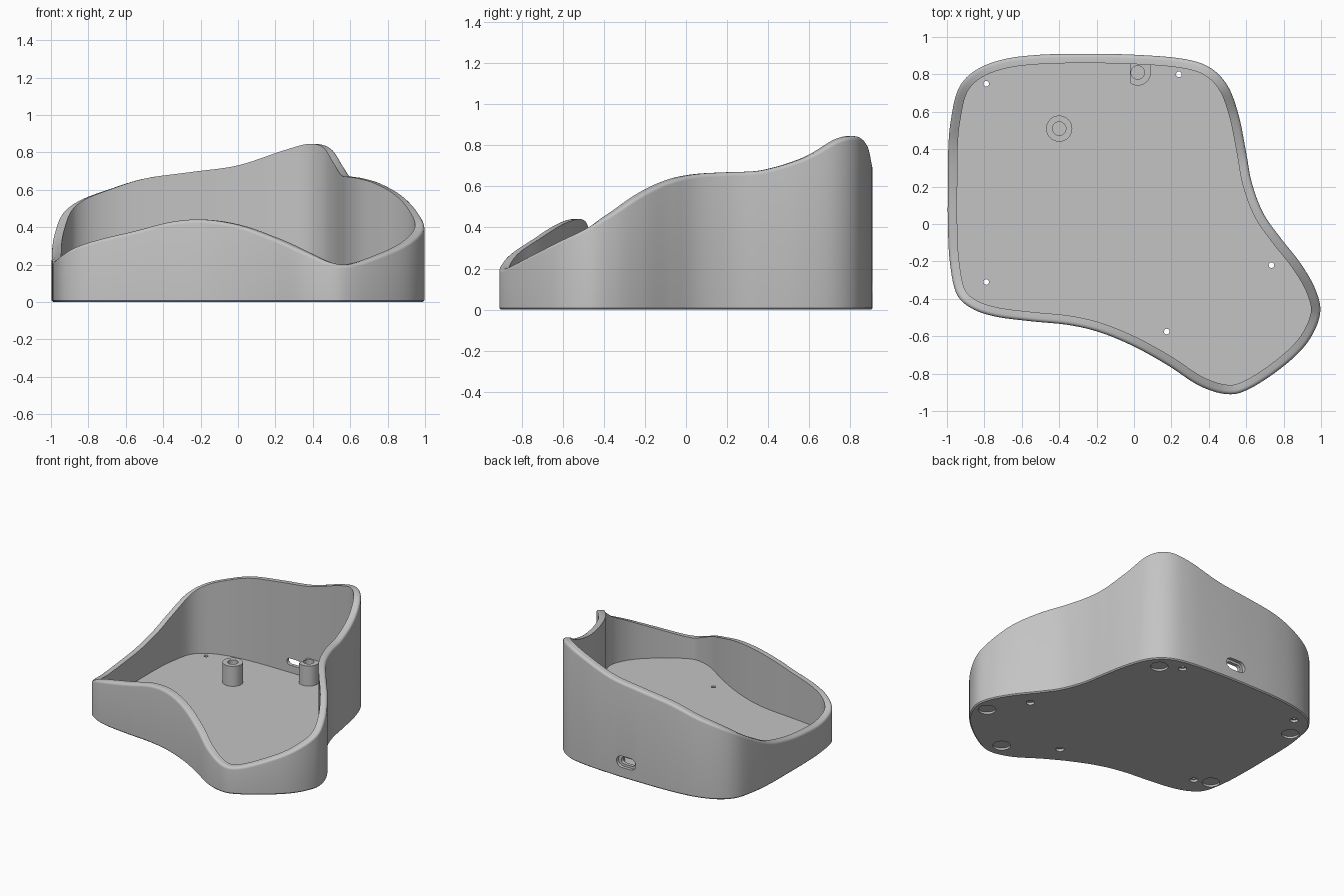
import bpy
import bmesh
import math
from mathutils import Vector

cube = bpy.data.objects.get("Cube")
if cube:
    bpy.data.objects.remove(cube, do_unlink=True)

WALL, FLOOR, FILLET, CHAMFER = 0.05, 0.04, 0.02, 0.008
POST_TOP = 0.19

grey = bpy.data.materials.new("grey plastic")
grey.use_nodes = True
grey.diffuse_color = (0.55, 0.55, 0.55, 1)
grey.node_tree.nodes["Principled BSDF"].inputs["Base Color"].default_value = grey.diffuse_color

# Wall outline from above, with the rim height as the third value
RIM = [
    (-.995, .2, .25), (-.995, 0, .225), (-.985, -.2, .215), (-.95, -.37, .24),
    (-.87, -.45, .285), (-.74, -.495, .325), (-.55, -.52, .37), (-.35, -.54, .42),
    (-.18, -.58, .43), (0, -.655, .4), (.18, -.755, .335), (.35, -.865, .26),
    (.5, -.91, .2), (.62, -.88, .195), (.8, -.76, .255), (.93, -.63, .32),
    (.995, -.48, .39), (.97, -.35, .465), (.89, -.21, .555), (.78, -.07, .62),
    (.69, .06, .65), (.63, .22, .66), (.6, .38, .67), (.56, .58, .73),
    (.5, .74, .815), (.4, .84, .835), (.25, .885, .8), (0, .905, .72),
    (-.25, .91, .685), (-.5, .905, .65), (-.7, .88, .59), (-.85, .82, .535),
    (-.94, .72, .47), (-.98, .55, .37), (-.993, .4, .3),
]


def smooth_loop(points, steps):
    """Closed Catmull-Rom curve through the points."""
    pts = [Vector(p) for p in points]
    n = len(pts)
    out = []
    for i in range(n):
        a, b, c, d = (pts[(i + k) % n] for k in (-1, 0, 1, 2))
        for s in range(steps):
            t = s / steps
            out.append(0.5 * (2 * b + (c - a) * t + (2 * a - 5 * b + 4 * c - d) * t ** 2
                              + (3 * b - a - 3 * c + d) * t ** 3))
    return out


def make_object(name, bm):
    bmesh.ops.recalc_face_normals(bm, faces=bm.faces)
    mesh = bpy.data.meshes.new(name)
    bm.to_mesh(mesh)
    bm.free()
    mesh.materials.append(grey)
    obj = bpy.data.objects.new(name, mesh)
    bpy.context.collection.objects.link(obj)
    return obj


def loft(name, rings):
    """Skin closed rings in order and cap both ends."""
    bm = bmesh.new()
    loops = [[bm.verts.new(p) for p in ring] for ring in rings]
    n = len(loops[0])
    for low, high in zip(loops, loops[1:]):
        for i in range(n):
            j = (i + 1) % n
            bm.faces.new((low[i], low[j], high[j], high[i]))
    bm.faces.new(loops[0])
    bm.faces.new(loops[-1])
    return make_object(name, bm)


def prism(name, outline, start, end, along_y=False):
    place = (lambda u, v, w: (u, w, v)) if along_y else (lambda u, v, w: (u, v, w))
    return loft(name, [[place(u, v, w) for u, v in outline] for w in (start, end)])


def arc(cx, cy, r, start, end, steps):
    angles = [math.radians(start + (end - start) * i / steps) for i in range(steps + 1)]
    return [(cx + r * math.cos(a), cy + r * math.sin(a)) for a in angles]


def circle(cx, cy, r, steps=32):
    return arc(cx, cy, r, 0, 360, steps)[:-1]


def slot(cx, cy, width, height):
    r = height / 2
    reach = width / 2 - r
    return arc(cx + reach, cy, r, -90, 90, 12) + arc(cx - reach, cy, r, 90, 270, 12)


def cut(obj, cutters):
    bpy.context.view_layer.objects.active = obj
    for cutter in cutters:
        cutter.hide_render = True
        mod = obj.modifiers.new("cut", "BOOLEAN")
        mod.operation = "DIFFERENCE"
        mod.solver = "EXACT"
        mod.object = cutter
        bpy.ops.object.modifier_apply(modifier=mod.name)
        bpy.data.objects.remove(cutter, do_unlink=True)


def shade(obj):
    bpy.ops.object.select_all(action="DESELECT")
    obj.select_set(True)
    bpy.context.view_layer.objects.active = obj
    bpy.ops.object.shade_smooth_by_angle(angle=math.radians(30))


# Case shell: floor and flowing wall with a rounded outer lip
path = smooth_loop(RIM, 7)
count = len(path)
inward = []
for i in range(count):
    t = path[(i + 1) % count] - path[i - 1]
    inward.append(Vector((-t.y, t.x, 0)).normalized())


def ring(offset, height=None, lift=0):
    result = []
    for p, normal in zip(path, inward):
        q = p + normal * offset
        result.append((q.x, q.y, p.z + lift if height is None else height))
    return result


lip = []
for k in range(5):
    a = math.radians(90 * k / 4)
    lip.append(ring(FILLET * (1 - math.cos(a)), lift=FILLET * (math.sin(a) - 0.5)))
case = loft("case_shell", [ring(CHAMFER, 0), ring(0, CHAMFER)] + lip
            + [ring(WALL, lift=FILLET / 2), ring(WALL, FLOOR)])

# Screw holes, foot recesses and the rear port
cutters = []
for x, y in [(-.79, .75), (.24, .8), (.735, -.22), (.175, -.575), (-.79, -.31)]:
    cutters.append(prism("screw_cutter", circle(x, y, .015, 20), -.1, .1))
    cutters.append(prism("screw_head_cutter", circle(x, y, .028, 24), -.1, .018))
for x, y in [(.9, -.48), (.51, -.79), (.38, .72), (-.89, .59), (-.9, -.26)]:
    cutters.append(prism("foot_cutter", circle(x, y, .06), -.1, .015))
cutters.append(prism("port_recess_cutter", slot(-.14, .12, .16, .085), .885, 1, True))
cutters.append(prism("port_cutter", slot(-.14, .12, .115, .05), .8, 1, True))
cut(case, cutters)
shade(case)

# Hollow mounting posts on the floor
centre_post = prism("centre_post", circle(-.4, .51, .07), FLOOR - .01, POST_TOP)
cut(centre_post, [prism("bore_cutter", circle(-.4, .51, .036), FLOOR, 1)])
shade(centre_post)

# Rear post has one flat side and runs back into the wall
rear_outline = arc(.02, .81, .07, 235, 360, 16) + [(.09, .88), (-.02, .88)]
rear_post = prism("rear_post", rear_outline, FLOOR - .01, POST_TOP)
cut(rear_post, [prism("bore_cutter", circle(.02, .81, .036), FLOOR, 1)])
shade(rear_post)
